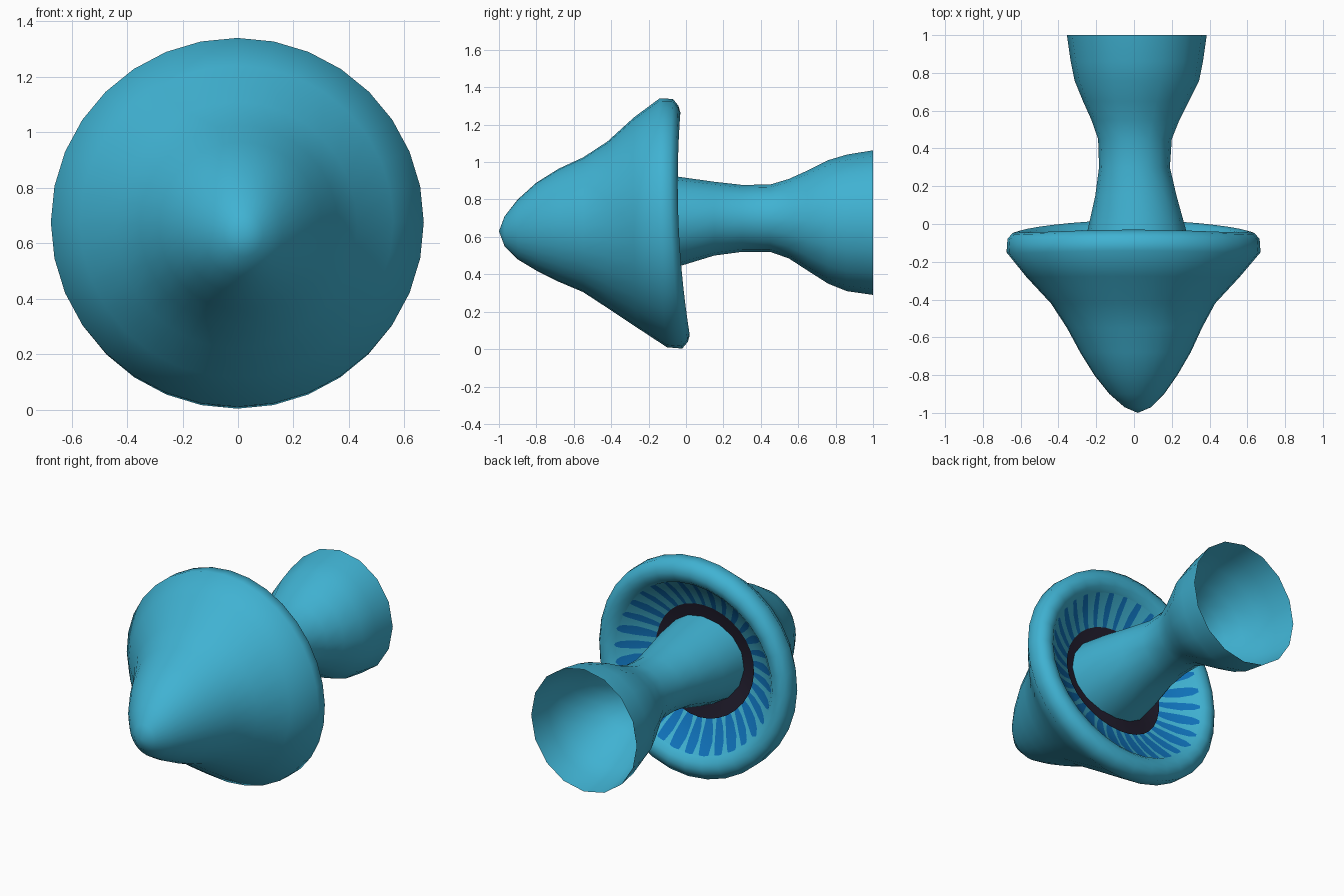
import bpy, math

if "Cube" in bpy.data.objects:
    bpy.data.objects.remove(bpy.data.objects["Cube"])


def material(name, rgb):
    m = bpy.data.materials.new(name)
    m.diffuse_color = (*rgb, 1)
    m.use_nodes = True
    m.node_tree.nodes["Principled BSDF"].inputs["Base Color"].default_value = m.diffuse_color
    return m


TEAL = material("light teal", (0.051, 0.445, 0.645))
BLUE = material("gill blue", (0.005, 0.17, 0.50))
DARK = material("dark plum", (0.015, 0.012, 0.026))


def tilt(a):
    # rim leans back at the bottom
    s = math.sin(a)
    return -0.025 * s + 0.035 * s * s


def ring(y, x0, x1, z0, z1, angles, lean=0.0):
    cx, cz, rx, rz = (x0 + x1) / 2, (z0 + z1) / 2, (x1 - x0) / 2, (z1 - z0) / 2
    return [(cx + rx * math.cos(a), y + lean * tilt(a), cz + rz * math.sin(a))
            for a in angles]


def skin(name, rings, mats, rule=None, tip=None):
    """Join rings into a smooth tube; rule(row, column) picks the material."""
    n = len(rings[0])
    verts = [v for r in rings for v in r]
    faces, idx = [], []
    for i in range(len(rings) - 1):
        for j in range(n):
            k = (j + 1) % n
            faces.append((i * n + j, (i + 1) * n + j, (i + 1) * n + k, i * n + k))
            idx.append(rule(i, j) if rule else 0)
    if tip:
        verts.append(tip)
        for j in range(n):
            faces.append((len(verts) - 1, j, (j + 1) % n))
            idx.append(0)
    me = bpy.data.meshes.new(name)
    me.from_pydata(verts, [], faces)
    for m in mats:
        me.materials.append(m)
    for p, m in zip(me.polygons, idx):
        p.material_index = m
        p.use_smooth = True
    ob = bpy.data.objects.new(name, me)
    bpy.context.collection.objects.link(ob)
    return ob


def even(n):
    return [2 * math.pi * i / n for i in range(n)]


# Cap: outer cone and rolled lip (y, left, right, bottom, top, lean)
cap = [(-0.97, -0.05, 0.09, 0.55, 0.71, 0), (-0.90, -0.13, 0.16, 0.48, 0.80, 0),
       (-0.80, -0.21, 0.23, 0.42, 0.89, 0), (-0.68, -0.285, 0.30, 0.36, 0.965, 0),
       (-0.55, -0.355, 0.36, 0.305, 1.025, 0), (-0.42, -0.44, 0.43, 0.22, 1.11, 0),
       (-0.28, -0.57, 0.56, 0.115, 1.24, 0.3), (-0.15, -0.675, 0.67, 0.01, 1.34, 0.8),
       (-0.08, -0.67, 0.665, 0.003, 1.338, 1), (-0.05, -0.645, 0.64, 0.04, 1.30, 1),
       (-0.04, -0.61, 0.605, 0.075, 1.265, 1), (-0.05, -0.57, 0.565, 0.115, 1.225, 1),
       (-0.08, -0.54, 0.535, 0.145, 1.195, 1)]
skin("cap", [ring(*r[:5], even(32), r[5]) for r in cap], [TEAL], tip=(0.02, -1.0, 0.63))

# Gills: tapered blue stripes inside the cap (radius, y, stripe width)
GILLS = 32
gill_rows = [(0.55, -0.065, 0.20), (0.52, -0.09, 0.50), (0.46, -0.135, 0.66),
             (0.39, -0.175, 0.62), (0.31, -0.21, 0.35)]


def gill_angles(width):
    out = []
    for i in range(GILLS):
        a = 2 * math.pi * i / GILLS
        w = width * (1 - 0.3 * math.sin(a)) * math.pi / GILLS   # fuller below
        w *= 1.05 if i % 2 else 0.85
        out += [a - w, a + w]
    return out


skin("gills", [ring(y, -r, r, 0.67 - r, 0.67 + r, gill_angles(w), 1)
               for r, y, w in gill_rows], [TEAL, BLUE],
     lambda i, j: 1 if j % 2 == 0 else 0)

# Dark collar around the stem root
skin("collar", [ring(y, -r, r, 0.68 - r, 0.68 + r, even(32), 1)
                for r, y in ((0.345, -0.188), (0.28, -0.20), (0.20, -0.205))], [DARK])

# Stem: flared open tube
stem = [(-0.23, -0.27, 0.30, 0.40, 0.95), (-0.03, -0.245, 0.275, 0.445, 0.92),
        (0.15, -0.205, 0.225, 0.50, 0.895), (0.30, -0.185, 0.19, 0.52, 0.878),
        (0.45, -0.19, 0.20, 0.52, 0.88), (0.55, -0.225, 0.24, 0.485, 0.91),
        (0.65, -0.27, 0.29, 0.42, 0.955), (0.76, -0.315, 0.345, 0.35, 1.01),
        (0.86, -0.335, 0.365, 0.31, 1.04), (1.00, -0.355, 0.385, 0.29, 1.063)]
skin("stem", [ring(*r, even(16)) for r in stem], [TEAL])
